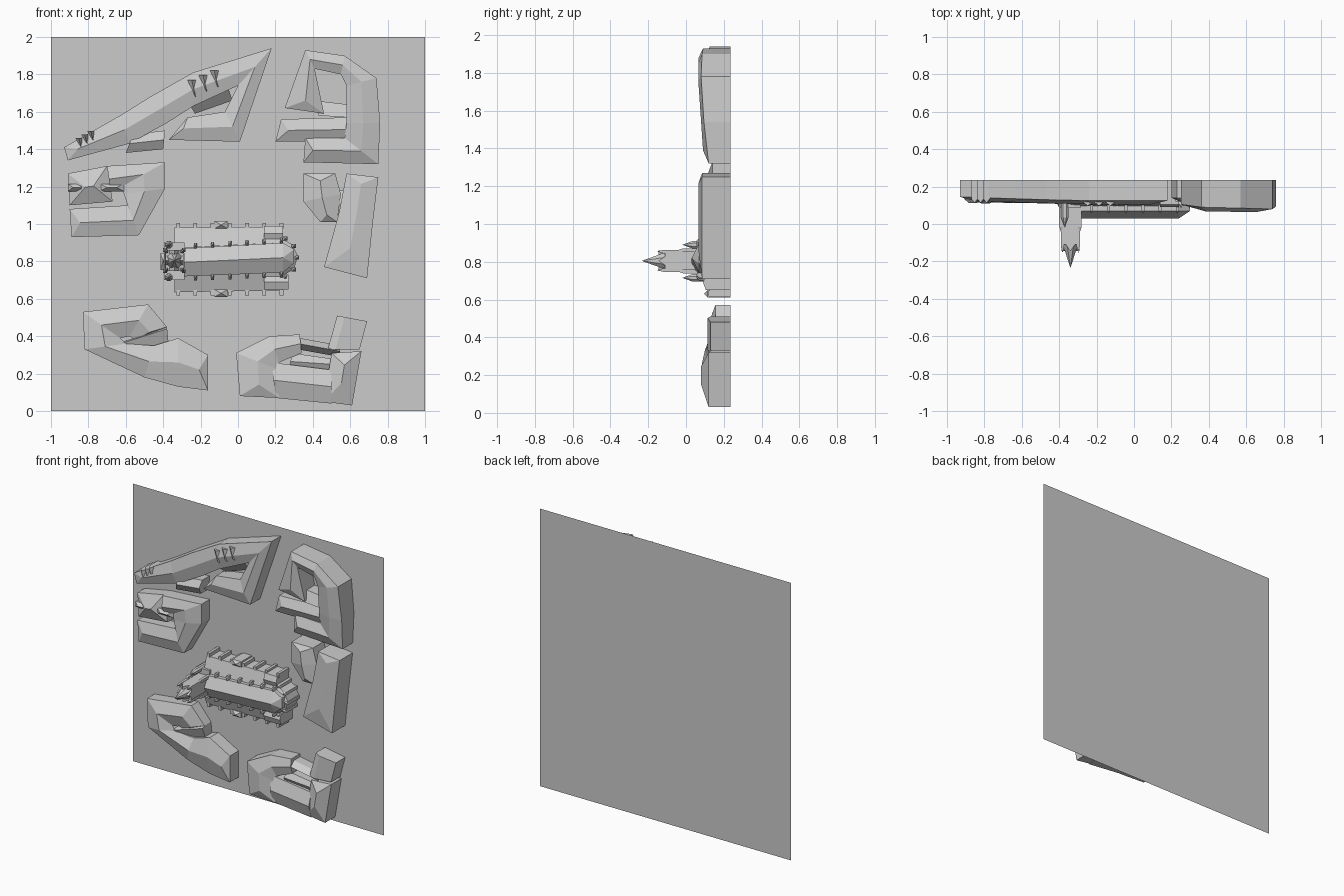
import bpy, bmesh, math
from mathutils import Vector

if "Cube" in bpy.data.objects:
    bpy.data.objects.remove(bpy.data.objects["Cube"])

BACK = 0.235  # y of the ground sheet; heights grow toward -y


def pt(p, h):
    """Plan point in hundredths (x, z) plus height above the ground sheet."""
    return Vector((p[0] / 100, BACK - h, p[1] / 100))


def finish(name, bm):
    bmesh.ops.remove_doubles(bm, verts=bm.verts, dist=1e-5)
    bmesh.ops.recalc_face_normals(bm, faces=bm.faces)
    me = bpy.data.meshes.new(name)
    bm.to_mesh(me)
    bm.free()
    ob = bpy.data.objects.new(name, me)
    bpy.context.collection.objects.link(ob)
    return ob


def wing(name, outer, inner, eave, ridge, hips=(0, 0), t=0.5):
    """Roofed row of houses between two plan outlines; t places the ridge."""
    n = len(outer)
    ev = eave if isinstance(eave, list) else [eave] * n
    rv = ridge if isinstance(ridge, list) else [ridge] * n
    mid = [Vector(o).lerp(Vector(i), t) for o, i in zip(outer, inner)]
    first, last = mid[0].lerp(mid[1], hips[0]), mid[-1].lerp(mid[-2], hips[1])
    mid[0], mid[-1] = first, last
    bm = bmesh.new()
    rows = []
    for o, i, m, e, r in zip(outer, inner, mid, ev, rv):
        rows.append([bm.verts.new(v) for v in
                     (pt(o, 0), pt(o, e), pt(m, r), pt(i, e), pt(i, 0))])
    for a, b in zip(rows, rows[1:]):
        for k in range(4):
            bm.faces.new((a[k], a[k + 1], b[k + 1], b[k]))
    for r in (rows[0], rows[-1]):
        bm.faces.new((r[0], r[1], r[3], r[4]))
        bm.faces.new((r[1], r[2], r[3]))
    return finish(name, bm)


def tower(name, c, sx, sz, h, tip=0, sides=4, taper=1.0):
    """Upright prism with an optional pointed roof reaching height tip."""
    bm = bmesh.new()
    a0 = math.pi / sides
    k = 1 / math.cos(a0)
    ring = [(math.cos(a0 + 2 * math.pi * i / sides) * k * sx / 2,
             math.sin(a0 + 2 * math.pi * i / sides) * k * sz / 2) for i in range(sides)]
    lo = [bm.verts.new(pt((c[0] + x, c[1] + z), 0)) for x, z in ring]
    hi = [bm.verts.new(pt((c[0] + x * taper, c[1] + z * taper), h)) for x, z in ring]
    top = bm.verts.new(pt(c, tip)) if tip else None
    for i in range(sides):
        j = (i + 1) % sides
        bm.faces.new((lo[i], lo[j], hi[j], hi[i]))
        if top:
            bm.faces.new((hi[i], hi[j], top))
    if not top:
        bm.faces.new(hi)
    return finish(name, bm)


# Ground sheet
bm = bmesh.new()
bm.faces.new([bm.verts.new(pt(p, 0)) for p in ((-100, 0), (100, 0), (100, 200), (-100, 200))])
finish("ground_sheet", bm)

# North-west triangular block
wing("northwest_block",
     [(-93, 141), (-63, 158), (-47, 168), (-24, 181), (18, 194), (1, 144), (-37, 145)],
     [(-91, 134), (-58, 143), (-38, 154), (-24, 163), (0, 174), (-7, 160), (-27, 157)],
     [.09, .10, .105, .11, .11, .11, .10], [.11, .12, .125, .13, .13, .13, .125], (.2, .1))
wing("northwest_annex", [(-60, 138), (-40, 140)], [(-56, 148), (-39, 150)], .085, .115)
wing("northwest_court_roof", [(-26, 164), (-5, 172)], [(-23, 159), (-3, 166)], .05, .10, t=0)
for i in range(3):
    x, z = -24 + 6 * i, 168 + 2.6 * i
    wing("roof_dormer", [(x - 3, z + 9), (x + 1, z)], [(x + 1.5, z + 9), (x + 1.5, z)],
         .12, .138, (0, .2))
    x, z = -85 + 3.2 * i, 141 + 1.8 * i
    wing("small_dormer", [(x - 2, z + 5), (x + 1, z)], [(x + 1.5, z + 5), (x + 1.5, z)],
         .10, .122, (0, .2))

# West block
wing("west_block",
     [(-89, 93), (-53, 94), (-39, 119), (-39, 133), (-70, 131)],
     [(-90, 108), (-59, 110), (-61, 116), (-62, 120), (-68, 117)], .095, .12, (.15, 0))
wing("west_hip_house", [(-91, 127), (-70, 131)], [(-90, 110), (-67, 112)], .08, .125, (.4, .4))
for a, b in ((-91, -82), (-74, -61)):
    wing("west_cross_gable", [(a, 121.5), (b, 121.5)], [(a, 117.5), (b, 117.5)], .10, .122, (.3, .3))

# North-east block
wing("northeast_block",
     [(25, 162), (36, 193), (57, 190), (74, 178), (76, 154), (75, 132), (35, 133)],
     [(46, 159), (41, 183), (55, 180), (58, 174), (58, 154), (57, 146), (36, 146)],
     [.13, .145, .15, .155, .14, .115, .10], [.155, .168, .17, .17, .155, .145, .135], (.2, .15))
wing("northeast_row", [(20, 144), (58, 144)], [(23, 156), (58, 157)], .095, .125, (.15, 0))
wing("northeast_court_roof", [(41, 166), (58, 164)], [(43, 158), (58, 157)], .09, .12, t=1)

# East block
wing("east_corner_house", [(35, 127), (35, 112), (44, 101)], [(52, 127), (55, 116), (53, 101)],
     .125, .155, (.3, .3))
wing("east_row", [(58, 127), (54, 106), (46, 77)], [(75, 125), (72, 100), (69, 71)],
     .15, .17, (.2, .45))
wing("east_link", [(51, 118), (59, 118)], [(51, 105), (59, 105)], .10, .12)

# South-west block
wing("southwest_block",
     [(-38, 45), (-48, 57), (-83, 53), (-82, 33), (-50, 18), (-32, 13), (-16, 11)],
     [(-55, 38), (-58, 40), (-63, 39), (-60, 36), (-45, 35), (-32, 39), (-16, 30)],
     [.075, .08, .085, .09, .095, .10, .10], [.095, .11, .12, .12, .125, .13, .13], (.1, .3))
wing("southwest_court_roof", [(-62, 37), (-38, 45)], [(-52, 33), (-37, 35)], .07, .10, t=.1)

# South-east block
wing("southeast_west_row", [(1, 8), (-1, 31), (17, 40), (33, 41)],
     [(22, 7), (22, 22), (22, 26), (34, 31)], [.12, .12, .11, .10], [.15, .15, .135, .115], (.35, 0))
wing("southeast_south_row", [(20, 7), (50, 4)], [(18, 26), (50, 22)], .115, .145)
wing("southeast_corner_house", [(46, 5), (50, 31)], [(61, 3), (66, 32)], .115, .155, (.4, .25))
wing("southeast_north_house", [(48, 33), (53, 51)], [(65, 33), (69, 48)], .105, .12, t=.25)
wing("southeast_court_bar", [(33, 39), (55, 35)], [(32, 33), (54, 29)], .07, .115)
wing("southeast_court_house", [(29, 31), (50, 28)], [(27, 22), (50, 22)], .09, .11)

# Church: nave with polygonal apse, ambulatory and side aisles
wing("church_nave", [(-29, 87), (24, 90), (30, 86.5)], [(-29, 72), (24, 74), (30, 79)],
     .165, .205, (0, 1))
wing("apse_ring", [(22, 93), (29, 89), (32, 83), (30, 76), (22, 71)],
     [(22, 88), (26, 85.5), (28, 82.5), (26, 78), (22, 75)], .125, .155, t=1)
wing("north_aisle", [(-34, 98), (24, 98.5)], [(-34, 87), (24, 90)], .11, .14, t=1)
wing("south_aisle", [(-34, 63.5), (24, 64.5)], [(-34, 72), (24, 74)], .11, .14, t=1)
tower("west_front", (-34, 80), 11, 20, .15)
wing("north_chapel", [(14, 99), (24, 99)], [(14, 91), (24, 91)], .13, .145)
wing("south_chapel", [(14, 65), (27, 65)], [(14, 73), (27, 73)], .13, .145)
for z in (99.5, 63):
    tower("side_porch", (-9, z), 7, 4, .12, .14)

# Buttresses and eave piers along both sides, then around the apse
for i in range(7):
    x = -32 + 9.2 * i
    for z in (99, 63.2):
        tower("aisle_buttress", (x, z), 2, 3, .115)
    if 0 < i:
        s = (x + 29) / 53
        for z in (88 + 3 * s, 71 + 2 * s):
            tower("nave_pier", (x, z), 1.6, 3, .165, .18)
for a in range(-70, 71, 35):
    c, s = math.cos(math.radians(a)), math.sin(math.radians(a))
    tower("apse_buttress", (22 + 9.5 * c, 82 + 11 * s), 2.2, 2.2, .13, .15)

# West tower with spire, corner pinnacles, gables and flanking turrets
tower("tower_body", (-34, 80.5), 10, 11.5, .345, taper=.96)
bm = bmesh.new()
ring = [bm.verts.new(pt((-34 + 4.6 * math.cos(math.radians(22.5 + 45 * i)),
                         80.5 + 5 * math.sin(math.radians(22.5 + 45 * i))), .34)) for i in range(8)]
apex = bm.verts.new(pt((-34, 80.5), .47))
for i in range(8):
    bm.faces.new((ring[i], ring[(i + 1) % 8], apex))
finish("tower_spire", bm)
for sx in (-1, 1):
    for sz in (-1, 1):
        tower("tower_pinnacle", (-34 + 4.2 * sx, 80.5 + 4.9 * sz), 1.8, 1.8, .355, .39)
        tower("tower_corner_pier", (-34 + 5 * sx, 80.5 + 5.6 * sz), 2, 2, .25, .28)
wing("tower_gable_a", [(-38.8, 83), (-29.2, 83)], [(-38.8, 78), (-29.2, 78)], .345, .38)
wing("tower_gable_b", [(-36.5, 86), (-36.5, 75)], [(-31.5, 86), (-31.5, 75)], .345, .38)
for z in (89, 71.5):
    tower("west_turret", (-37, z), 4, 4, .20, .255, sides=8)
tower("west_portal", (-40, 80), 3, 9, .12, .15)
